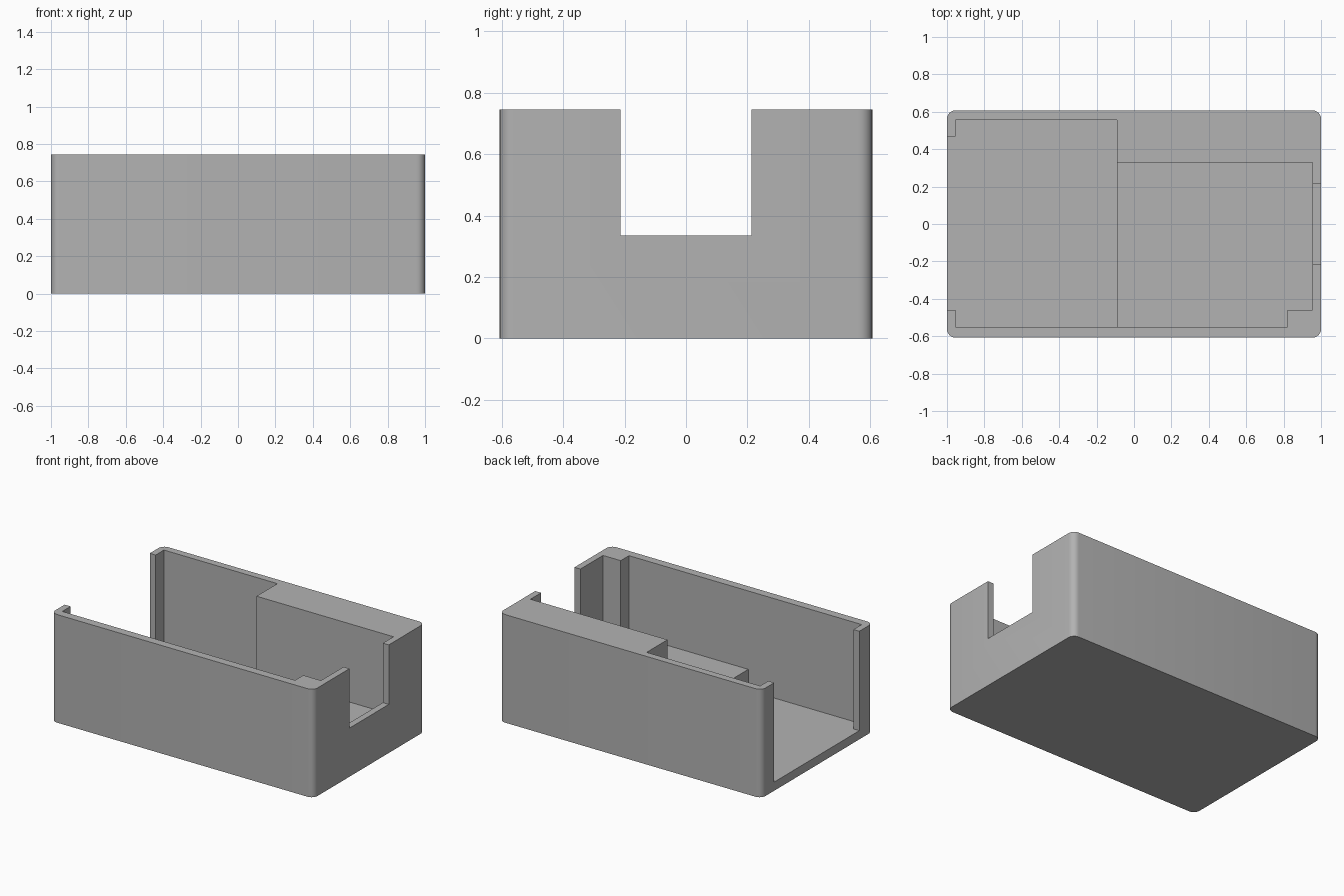
import bpy
import bmesh
from math import radians, cos, sin, pi

cube = bpy.data.objects.get("Cube")
if cube:
    bpy.data.objects.remove(cube, do_unlink=True)

HX, HY, TOP = 1.0, 0.607, 0.745      # half length, half width, height
WALL = 0.955                         # inner face of the end walls
FRONT, BACK, SHELF = -0.55, 0.557, 0.33
STEP = -0.09                         # where the floor and back wall step
FLOOR, RAISED, NOTCH = 0.06, 0.205, 0.335
OVER = 0.2                           # overshoot of the cutters

grey = bpy.data.materials.new("plain grey")
grey.use_nodes = True
colour = (0.448, 0.448, 0.448, 1)
grey.diffuse_color = colour
grey.node_tree.nodes["Principled BSDF"].inputs["Base Color"].default_value = colour


def prism(name, outline, z0, z1):
    """Extrude a counter-clockwise outline from z0 to z1."""
    bm = bmesh.new()
    face = bm.faces.new([bm.verts.new((x, y, z0)) for x, y in outline])
    up = bmesh.ops.extrude_face_region(bm, geom=[face])["geom"]
    for v in up:
        if isinstance(v, bmesh.types.BMVert):
            v.co.z = z1
    bmesh.ops.recalc_face_normals(bm, faces=bm.faces)
    mesh = bpy.data.meshes.new(name)
    bm.to_mesh(mesh)
    bm.free()
    mesh.materials.append(grey)
    obj = bpy.data.objects.new(name, mesh)
    bpy.context.collection.objects.link(obj)
    return obj


def rounded_rectangle(hx, hy, r, steps=6):
    pts = []
    for k, (sx, sy) in enumerate([(1, 1), (-1, 1), (-1, -1), (1, -1)]):
        for i in range(steps + 1):
            a = (k + i / steps) * pi / 2
            pts.append((sx * (hx - r) + r * cos(a), sy * (hy - r) + r * sin(a)))
    return pts


# Outer block with rounded upright edges
tray = prism("open_tray", rounded_rectangle(HX, HY, 0.045), 0, TOP)

# Deep pocket, open through the left-hand end between two corner lips
deep = [(STEP, FRONT), (STEP, BACK), (-WALL, BACK), (-WALL, 0.467),
        (-HX - OVER, 0.467), (-HX - OVER, -0.46), (-WALL, -0.46), (-WALL, FRONT)]
# Shallow pocket with a thick back wall and a square corner post
shallow = [(STEP - OVER, FRONT), (0.82, FRONT), (0.82, -0.46), (WALL, -0.46),
           (WALL, SHELF), (STEP - OVER, SHELF)]
# Notch through the other end wall
notch = [(WALL - OVER, -0.214), (HX + OVER, -0.214),
         (HX + OVER, 0.214), (WALL - OVER, 0.214)]

bpy.context.view_layer.objects.active = tray
tray.select_set(True)
for name, outline, bottom in (("deep_pocket", deep, FLOOR),
                              ("shallow_pocket", shallow, RAISED),
                              ("end_notch", notch, NOTCH)):
    cutter = prism(name, outline, bottom, TOP + OVER)
    cutter.hide_render = True
    mod = tray.modifiers.new(name, "BOOLEAN")
    mod.operation = "DIFFERENCE"
    mod.solver = "EXACT"
    mod.object = cutter
    bpy.ops.object.modifier_apply(modifier=mod.name)
    bpy.data.objects.remove(cutter, do_unlink=True)

bpy.ops.object.shade_smooth_by_angle(angle=radians(30))
